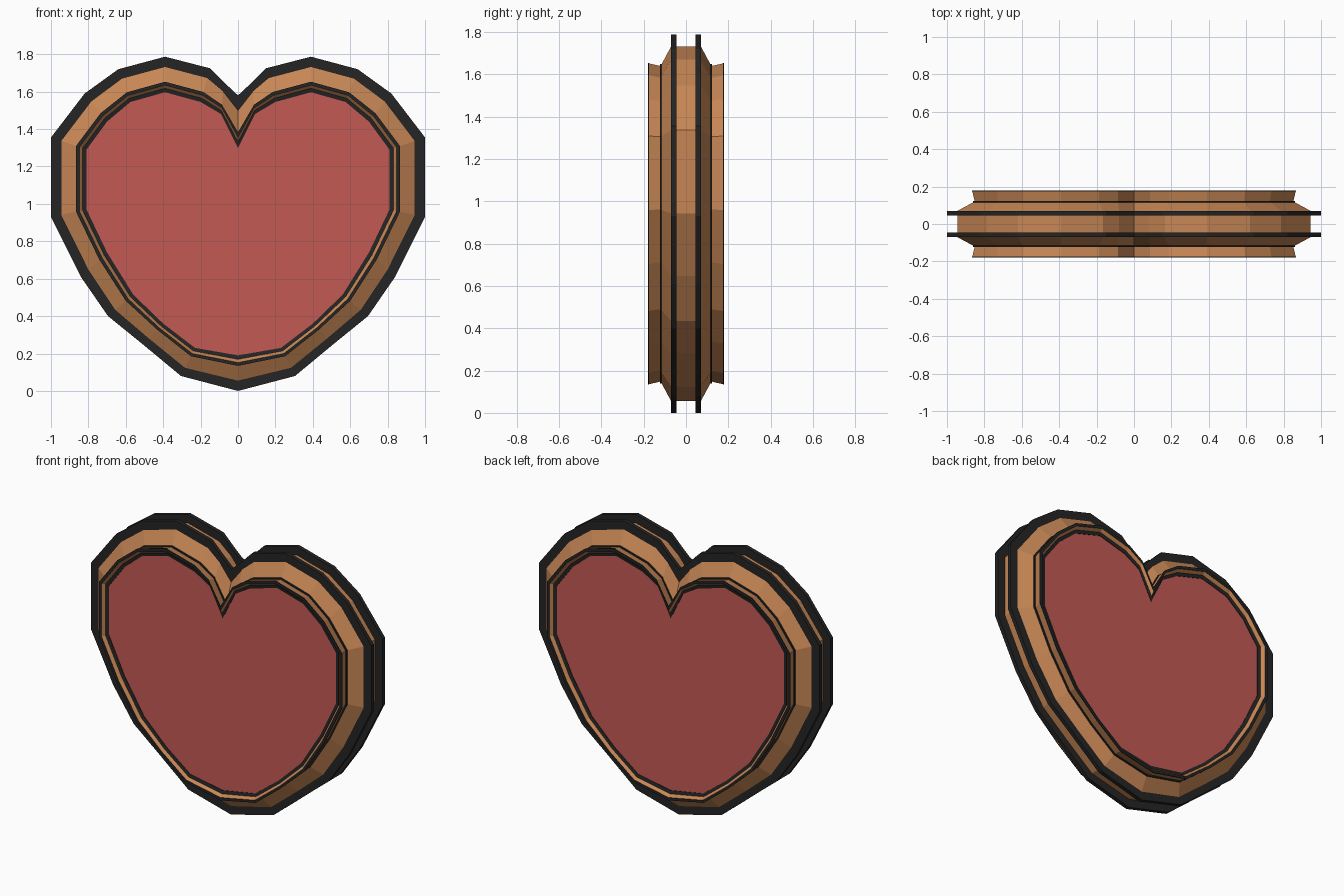
import bpy, bmesh

if "Cube" in bpy.data.objects:
    bpy.data.objects.remove(bpy.data.objects["Cube"])

# Half outlines (x, z): outermost trim edge and recessed face edge
OUTER = [(0, 1.58), (.075, 1.65), (.15, 1.725), (.39, 1.787), (.64, 1.72), (.82, 1.59),
         (1, 1.355), (1, .93), (.84, .61), (.695, .40), (.51, .25), (.305, .08), (0, 0)]
INNER = [(0, 1.30), (.09, 1.48), (.2, 1.545), (.39, 1.597), (.575, 1.545), (.70, 1.44),
         (.81, 1.29), (.81, .97), (.70, .74), (.56, .515), (.40, .36), (.23, .23), (0, .19)]


def material(name, color):
    m = bpy.data.materials.new(name)
    m.diffuse_color = (*color, 1)
    m.use_nodes = True
    m.node_tree.nodes["Principled BSDF"].inputs["Base Color"].default_value = m.diffuse_color
    return m


COPPER = material("copper", (.57, .24, .09))
BLACK = material("black", (.018, .018, .018))
RED = material("red", (.55, .10, .09))


def outline(t):
    # Blend between outer (t=0) and inner (t=1) hearts, mirrored to a closed loop
    half = [(a[0] + (b[0] - a[0]) * t, a[1] + (b[1] - a[1]) * t) for a, b in zip(OUTER, INNER)]
    return half + [(-x, z) for x, z in half[-2:0:-1]]


def loft(name, rings, mat, closed=False, cap=False):
    # Skin heart-shaped rings given as (t, y)
    bm = bmesh.new()
    loops = [[bm.verts.new((x, y, z)) for x, z in outline(t)] for t, y in rings]
    pairs = list(zip(loops, loops[1:]))
    if closed:
        pairs.append((loops[-1], loops[0]))
    n = len(loops[0])
    for a, b in pairs:
        for i in range(n):
            j = (i + 1) % n
            bm.faces.new((a[i], a[j], b[j], b[i]))
    if cap:
        bm.faces.new(loops[0])
        bm.faces.new(loops[-1])
    bmesh.ops.recalc_face_normals(bm, faces=bm.faces[:])
    mesh = bpy.data.meshes.new(name)
    bm.to_mesh(mesh)
    bm.free()
    mesh.materials.append(mat)
    ob = bpy.data.objects.new(name, mesh)
    bpy.context.collection.objects.link(ob)
    return ob


# Copper frame: bevelled sides, flared rim and sloped inner lip, front to back
side = [(.90, .158), (.80, .178), (.71, .178), (.78, .12), (.29, .07)]
frame = [(t, -y) for t, y in side] + [(t, y) for t, y in reversed(side)]
loft("heart_frame", frame, COPPER, closed=True)

for s, label in ((-1, "front"), (1, "back")):
    # Protruding black flange
    loft(label + "_flange", [(0, s * .045), (0, s * .07), (.31, s * .07), (.31, s * .045)],
         BLACK, closed=True)
    # Thin black trim in the groove, on the rim and around the face
    loft(label + "_groove_trim", [(.73, s * .115), (.73, s * .123), (.80, s * .123), (.80, s * .115)],
         BLACK, closed=True)
    loft(label + "_rim_trim", [(.705, s * .174), (.705, s * .18), (.80, s * .18), (.80, s * .174)],
         BLACK, closed=True)
    loft(label + "_face_trim", [(.89, s * .15), (.89, s * .161), (1, s * .157), (1, s * .15)],
         BLACK, closed=True)
    # Red heart panel
    loft(label + "_panel", [(.95, s * .15), (.95, s * .154)], RED, cap=True)
